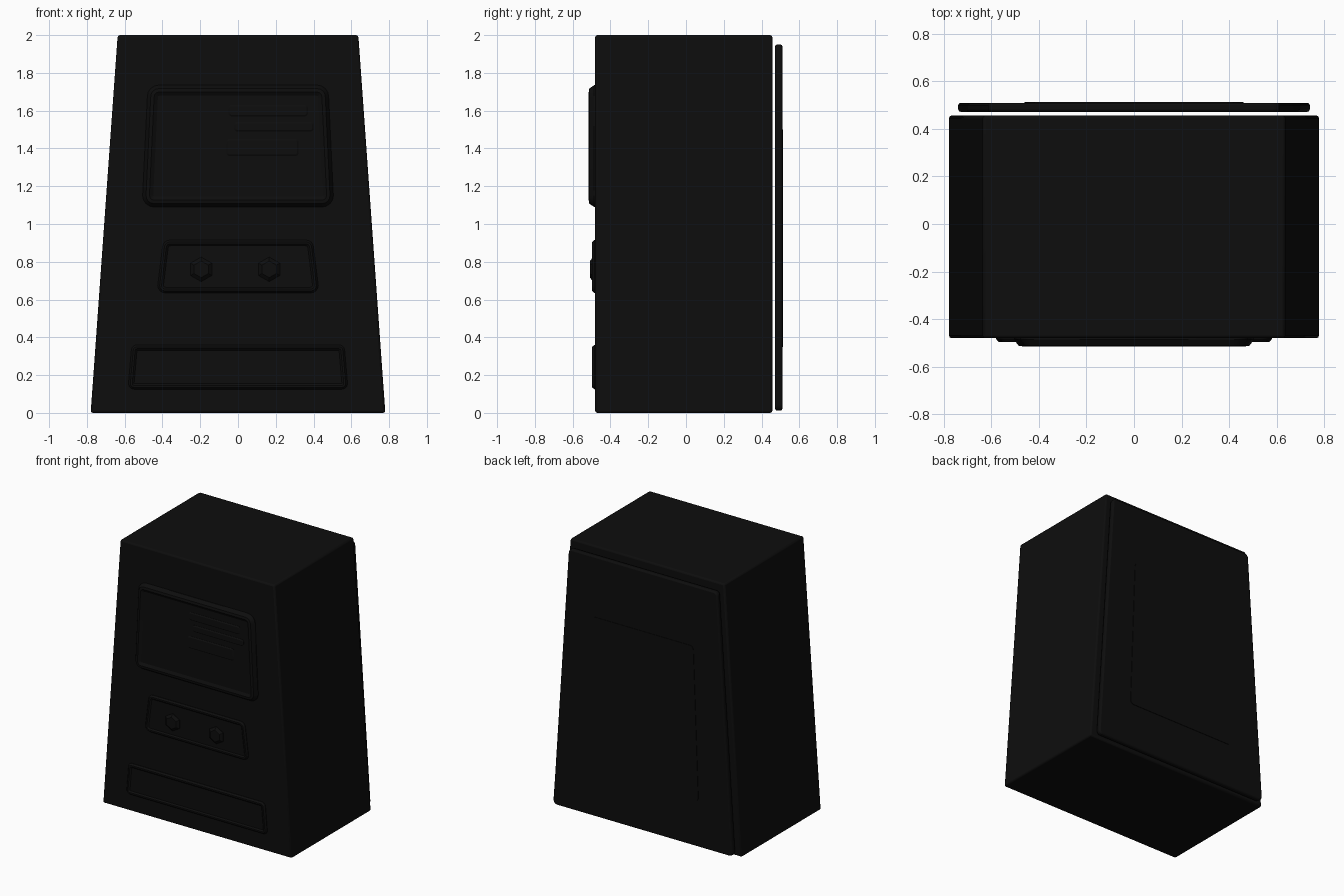
import bpy, bmesh
from math import cos, sin, pi, radians
from mathutils import Vector

if "Cube" in bpy.data.objects:
    bpy.data.objects.remove(bpy.data.objects["Cube"])

black = bpy.data.materials.new("black_shell")
black.diffuse_color = (0.004, 0.004, 0.004, 1)
black.use_nodes = True
black.node_tree.nodes["Principled BSDF"].inputs["Base Color"].default_value = black.diffuse_color


def finish(bm, name, bevel=0.0):
    bmesh.ops.recalc_face_normals(bm, faces=bm.faces)
    mesh = bpy.data.meshes.new(name)
    bm.to_mesh(mesh)
    bm.free()
    mesh.materials.append(black)
    ob = bpy.data.objects.new(name, mesh)
    bpy.context.collection.objects.link(ob)
    if bevel:
        mod = ob.modifiers.new("soft_edges", 'BEVEL')
        mod.width, mod.segments = bevel, 2
        mod.limit_method = 'ANGLE'
    bpy.ops.object.select_all(action='DESELECT')
    bpy.context.view_layer.objects.active = ob
    ob.select_set(True)
    bpy.ops.object.shade_smooth_by_angle(angle=radians(30))
    return ob


def outline(x_low, x_high, z0, z1, r=0.0, cx=0.0):
    """Tapered front outline with optional rounded corners."""
    corners = [(x_low, z0, -pi / 2), (x_high, z1, 0),
               (-x_high, z1, pi / 2), (-x_low, z0, pi)]
    if not r:
        return [(cx + x, z) for x, z, _ in corners]
    pts = []
    for x, z, a in corners:
        px = x - r if x > 0 else x + r
        pz = z + r if z == z0 else z - r
        for i in range(5):
            t = a + i * pi / 8
            pts.append((cx + px + r * cos(t), pz + r * sin(t)))
    return pts


def slab(name, pts, y_back, y_front, steps=(), bevel=0.0):
    """Extrude an outline along y, then inset its front in steps (width, height)."""
    bm = bmesh.new()
    face = bm.faces.new([bm.verts.new((x, y_back, z)) for x, z in pts])
    ext = bmesh.ops.extrude_face_region(bm, geom=[face], use_keep_orig=True)
    verts = [g for g in ext['geom'] if isinstance(g, bmesh.types.BMVert)]
    front = [g for g in ext['geom'] if isinstance(g, bmesh.types.BMFace)][0]
    bmesh.ops.translate(bm, verts=verts, vec=Vector((0, y_front - y_back, 0)))
    bmesh.ops.recalc_face_normals(bm, faces=bm.faces)
    for width, height in steps:
        bmesh.ops.inset_region(bm, faces=[front], thickness=width, use_even_offset=True)
        for v in front.verts:
            v.co.y -= height
    return finish(bm, name, bevel)


# Tapered cabinet and the separate back cover floating just behind it
slab("cabinet", outline(0.78, 0.637, 0, 2.0), 0.457, -0.481, bevel=0.012)
slab("back_cover", outline(0.74, 0.615, 0.012, 1.95, 0.03), 0.51, 0.472, bevel=0.01)
slab("back_plate", outline(0.46, 0.42, 0.35, 1.5, 0.03), 0.514, 0.505)

# Screen: flared base, raised rim, shallow sunken pane
slab("screen", outline(0.505, 0.48, 1.09, 1.735, 0.06), -0.47, -0.486,
     [(0.018, 0.026), (0.018, 0.003), (0.02, -0.012)])

# Plain stepped strips in the upper right of the screen
for i, (cx, half, z0, z1) in enumerate([(0.16, 0.21, 1.57, 1.63),
                                        (0.19, 0.21, 1.49, 1.54),
                                        (0.13, 0.19, 1.36, 1.45)]):
    slab(f"screen_strip_{i + 1}", outline(half, half, z0, z1, 0.015, cx),
         -0.49, -0.505, [(0.008, 0.005)])

# Control panel and lower vent panel: thin rim around an almost flush field
rim = [(0.01, 0.012), (0.01, 0.0), (0.01, -0.009)]
slab("control_panel", outline(0.425, 0.40, 0.635, 0.915, 0.04), -0.47, -0.485, rim)
slab("lower_panel", outline(0.58, 0.565, 0.125, 0.36, 0.03), -0.47, -0.485, rim)

# Faceted control knobs
for side, cx in (("left", -0.195), ("right", 0.165)):
    pts = [(cx + 0.065 * cos(k * pi / 3 + pi / 6), 0.76 + 0.065 * sin(k * pi / 3 + pi / 6))
           for k in range(6)]
    slab(f"knob_{side}", pts, -0.48, -0.493, [(0.018, 0.015)])
